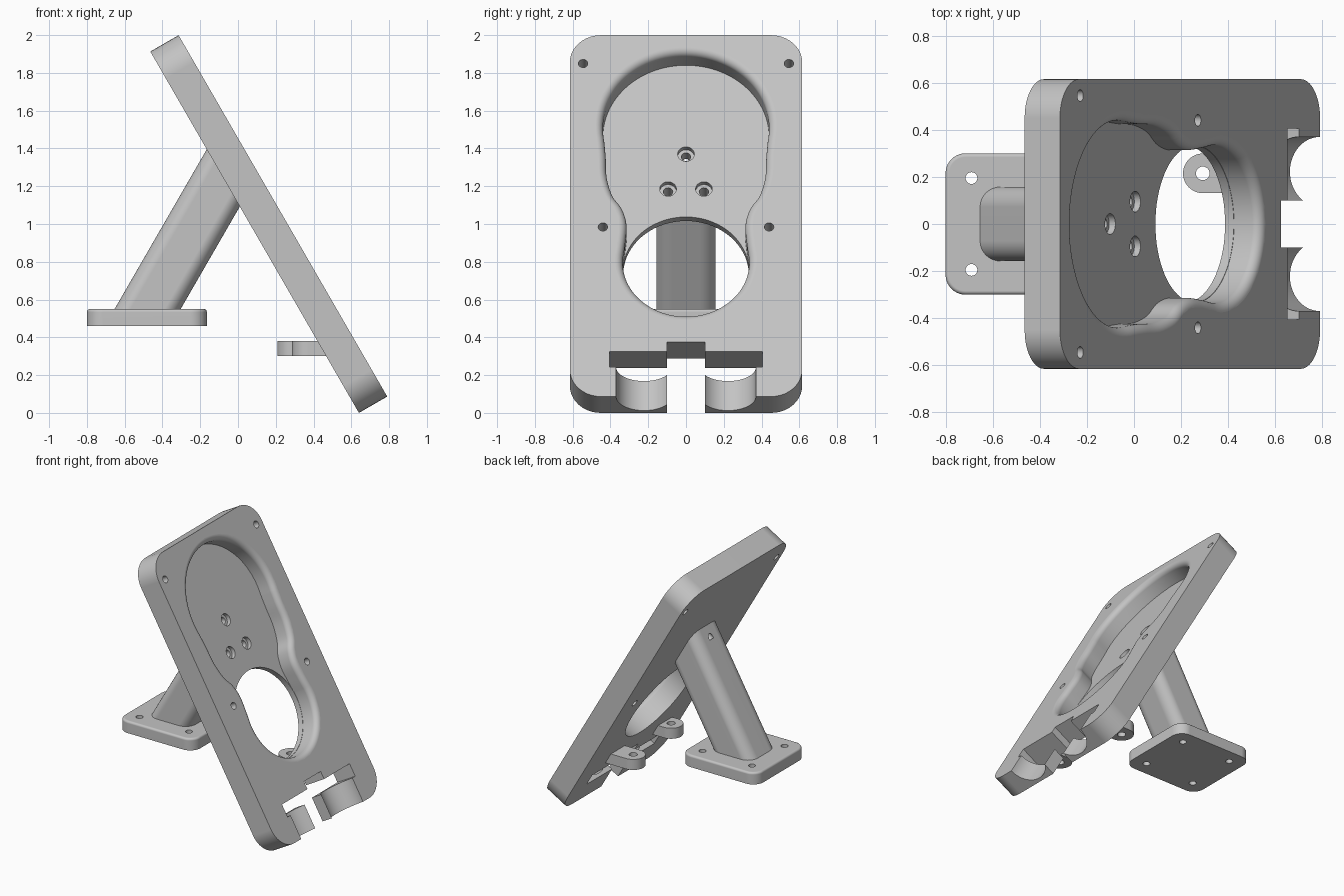
import bpy, bmesh, math
from mathutils import Matrix, Vector

cube = bpy.data.objects.get("Cube")
if cube:
    bpy.data.objects.remove(cube, do_unlink=True)

grey = bpy.data.materials.new("plain_grey")
grey.use_nodes = True
colour = (0.55, 0.55, 0.55, 1)
grey.diffuse_color = colour
grey.node_tree.nodes["Principled BSDF"].inputs["Base Color"].default_value = colour

# Panel frame: local x = width, y = up the slope, z = out of the front face
S, C = 0.5, math.sqrt(3) / 2
ORIGIN = Vector((0.79, 0, 0.0865))
NORMAL = Vector((C, 0, S))
PANEL = Matrix(((0, -S, C, 0.79), (1, 0, 0, 0), (0, C, S, 0.0865), (0, 0, 0, 1)))
WORLD = Matrix.Identity(4)
THICK, FLOOR = 0.173, -0.13


def loft(name, loops, frame=WORLD):
    """Closed solid through matching loops of points."""
    bm = bmesh.new()
    rings = [[bm.verts.new(frame @ Vector(p)) for p in loop] for loop in loops]
    for a, b in zip(rings, rings[1:]):
        for i in range(len(a)):
            j = (i + 1) % len(a)
            bm.faces.new((a[i], a[j], b[j], b[i]))
    bm.faces.new(rings[0])
    bm.faces.new(rings[-1])
    bmesh.ops.recalc_face_normals(bm, faces=bm.faces[:])
    mesh = bpy.data.meshes.new(name)
    bm.to_mesh(mesh)
    bm.free()
    mesh.materials.append(grey)
    obj = bpy.data.objects.new(name, mesh)
    bpy.context.collection.objects.link(obj)
    return obj


def prism(name, outline, z0, z1, frame=WORLD):
    return loft(name, [[(x, y, z) for x, y in outline] for z in (z0, z1)], frame)


def arc(cx, cy, r, start, end, n):
    return [(cx + r * math.cos(math.radians(start + (end - start) * i / n)),
             cy + r * math.sin(math.radians(start + (end - start) * i / n)))
            for i in range(n + 1)]


def circle(cx, cy, r, n=32):
    return arc(cx, cy, r, 0, 360, n)[:-1]


def box(x0, x1, y0, y1):
    return [(x0, y0), (x1, y0), (x1, y1), (x0, y1)]


def rounded(x0, x1, y0, y1, r, n=10):
    return (arc(x1 - r, y1 - r, r, 0, 90, n) + arc(x0 + r, y1 - r, r, 90, 180, n)
            + arc(x0 + r, y0 + r, r, 180, 270, n) + arc(x1 - r, y0 + r, r, 270, 360, n))


def activate(obj):
    bpy.ops.object.select_all(action='DESELECT')
    obj.select_set(True)
    bpy.context.view_layer.objects.active = obj


def cut(obj, *cutters):
    for cutter in cutters:
        mod = obj.modifiers.new("cut", 'BOOLEAN')
        mod.operation, mod.solver, mod.object = 'DIFFERENCE', 'EXACT', cutter
        activate(obj)
        bpy.ops.object.modifier_apply(modifier=mod.name)
        bpy.data.objects.remove(cutter, do_unlink=True)


def finish(obj):
    activate(obj)
    bpy.ops.object.shade_smooth_by_angle(angle=math.radians(30))
    mod = obj.modifiers.new("clean_shading", 'WEIGHTED_NORMAL')
    mod.keep_sharp = True


def smooth_path(pts, n=5):
    """Catmull-Rom curve through the inner points."""
    out = []
    for a, b, c, d in zip(pts, pts[1:], pts[2:], pts[3:]):
        a, b, c, d = map(Vector, (a, b, c, d))
        for i in range(n):
            t = i / n
            p = 0.5 * (2 * b + (c - a) * t + (2 * a - 5 * b + 4 * c - d) * t * t
                       + (3 * b - a - 3 * c + d) * t ** 3)
            out.append(tuple(p))
    return out


def offset(outline, d):
    """Move a clockwise outline outward by d."""
    out = []
    for i, p in enumerate(outline):
        t = Vector(outline[(i + 1) % len(outline)]) - Vector(outline[i - 1])
        t.normalize()
        out.append((p[0] - t.y * d, p[1] + t.x * d))
    return out


# Sloping panel
panel = prism("sloping_panel", rounded(-0.615, 0.615, 0, 2.209, 0.165), -THICK, 0, PANEL)

# Keyhole-shaped pocket with a rounded rim
upper = arc(0, 1.66, 0.44, 90, -10, 28)
lower = arc(0, 0.84, 0.335, 5, -90, 26)
waist = [(0.425, 1.48), (0.42, 1.36), (0.39, 1.245), (0.34, 1.165), (0.315, 1.07), (0.322, 0.96)]
half = upper[:-1] + smooth_path(upper[-2:] + waist + lower[:2]) + lower
outline = half + [(-x, y) for x, y in reversed(half[1:-1])]
rim = 0.04
layers = [[(x, y, FLOOR) for x, y in outline]]
for i in range(9):
    a = math.radians(90 * i / 8)
    layers.append([(x, y, -rim + rim * math.sin(a))
                   for x, y in offset(outline, rim * (1 - math.cos(a)))])
layers.append([(x, y, 0.05) for x, y in offset(outline, rim)])
cut(panel, loft("pocket_cutter", layers, PANEL))

# Round window, lower slots and corner holes
cut(panel,
    prism("window_cutter", circle(0, 0.84, 0.333, 72), -0.3, -0.1, PANEL),
    prism("middle_slot_cutter", box(-0.1, 0.1, -0.1, 0.333), -0.3, 0.1, PANEL),
    prism("cross_slot_cutter", box(-0.405, 0.405, 0.18, 0.275), -0.3, 0.1, PANEL))
for side in (-1, 1):
    trough = [[(x, y, z) for x, z in circle(side * 0.222, 0, 0.148, 56)] for y in (-0.1, 0.21)]
    cut(panel, loft("trough_cutter", trough, PANEL))
    for x, y in ((0.545, 2.036), (0.44, 1.037)):
        cut(panel, prism("hole_cutter", circle(side * x, y, 0.025, 24), -0.3, 0.1, PANEL))

# Slanted post, ending inside the panel
lean = Vector((S, 0, C))
section = [Vector((x, y, 0.53)) for x, y in rounded(-0.665, -0.315, -0.157, 0.157, 0.085)]
end_plane = ORIGIN.dot(NORMAL) - 0.165
tops = [p + lean * ((end_plane - p.dot(NORMAL)) / lean.dot(NORMAL)) for p in section]
post = loft("slanted_post", [section, tops])

# Stepped screw holes through the pocket floor into the post
for x, y in ((0, 1.557), (-0.095, 1.344), (0.095, 1.344)):
    cut(panel, prism("counterbore_cutter", circle(x, y, 0.044), -0.16, -0.1, PANEL))
    for part in (panel, post):
        cut(part, prism("screw_cutter", circle(x, y, 0.025, 24), -0.26, -0.1, PANEL))

# Foot with softened top edge and four holes
foot_layers = [(0, 0.46)]
soft = 0.016
for i in range(6):
    a = math.radians(18 * i)
    foot_layers.append((soft * (1 - math.cos(a)), 0.55 - soft + soft * math.sin(a)))
foot = loft("foot_plate", [[(x, y, z) for x, y in
                            rounded(-0.8 + d, -0.165 - d, -0.3 + d, 0.3 - d, 0.085 - d)]
                           for d, z in foot_layers])
for x in (-0.69, -0.275):
    for y in (-0.195, 0.195):
        cut(foot, prism("hole_cutter", circle(x, y, 0.025, 24), 0.4, 0.6))

# Two drilled lugs on the back of the panel
lugs = []
for name, x, y in (("upper_lug", 0.292, 0.215), ("lower_lug", 0.37, -0.35)):
    shape = arc(x, y, 0.084, 90, 270, 24) + [(0.48, y - 0.084), (0.48, y + 0.084)]
    lug = prism(name, shape, 0.3, 0.38)
    cut(lug, prism("hole_cutter", circle(x, y, 0.029, 24), 0.2, 0.5))
    lugs.append(lug)

for part in [panel, post, foot] + lugs:
    finish(part)
